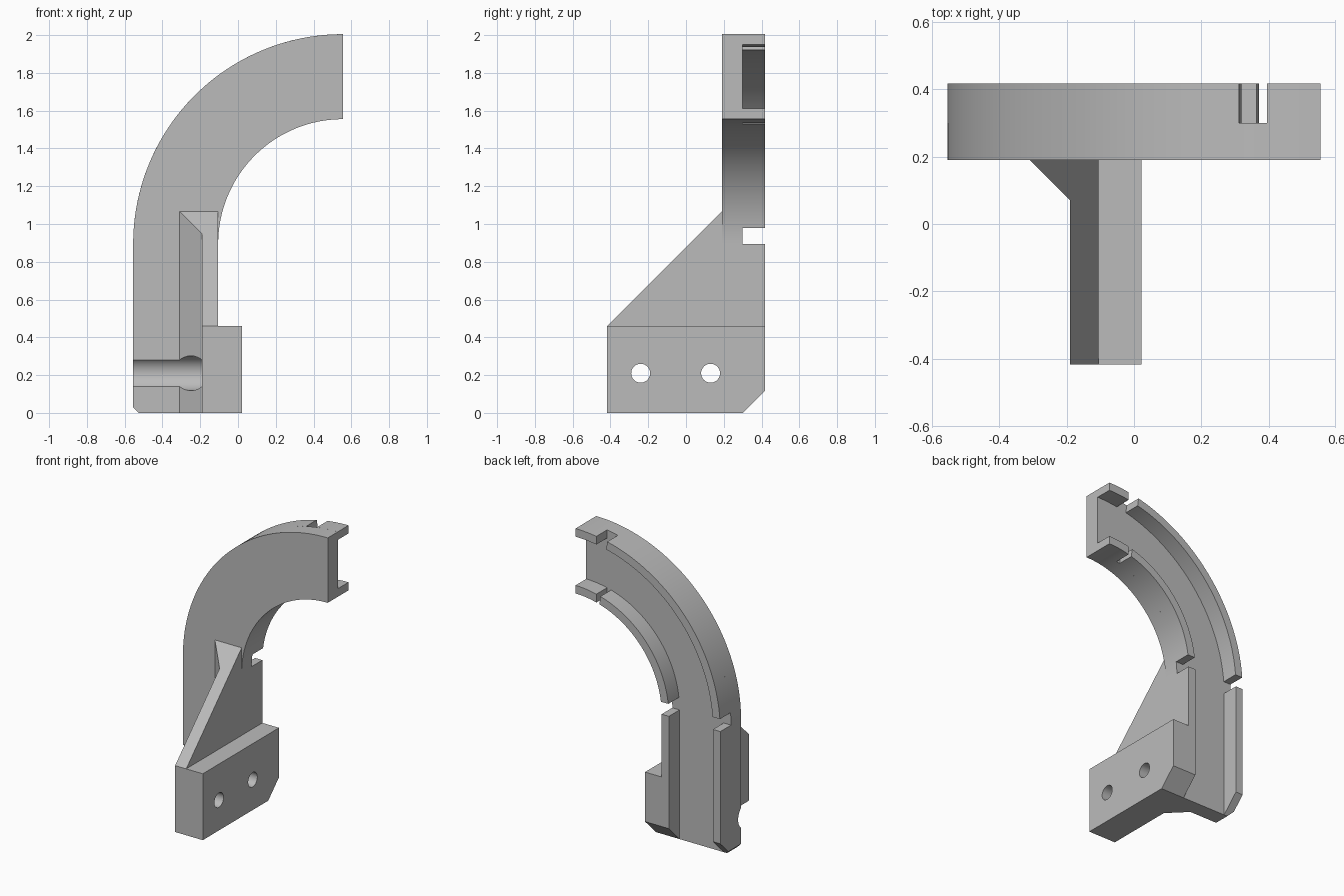
import bpy, bmesh
from math import sin, cos, asin, acos, pi
from mathutils import Matrix, Vector

if "Cube" in bpy.data.objects:
    bpy.data.objects.remove(bpy.data.objects["Cube"], do_unlink=True)

grey = bpy.data.materials.new("plain grey")
grey.use_nodes = True
grey.diffuse_color = (0.5, 0.5, 0.5, 1)
grey.node_tree.nodes["Principled BSDF"].inputs["Base Color"].default_value = (0.5, 0.5, 0.5, 1)

# Main dimensions
CX, CZ = 0.555, 0.895            # centre of the bend
R_IN, R_OUT = 0.66, 1.11         # inner and outer bend radius
LEFT, RIGHT = CX - R_OUT, CX - R_IN
FRONT, PLATE, FLOOR, BACK = -0.417, 0.19, 0.30, 0.417
WALL = 0.056
HOLE_Z, HOLES_Y = 0.21, (-0.24, 0.13)
parts = []


def prism(name, points, low, high, axis="y"):
    """Extrude a flat outline: (x, z) along y, or (x, y) along z."""
    def place(p, h):
        return (p[0], h, p[1]) if axis == "y" else (p[0], p[1], h)
    bm = bmesh.new()
    face = bm.faces.new([bm.verts.new(place(p, low)) for p in points])
    new = bmesh.ops.extrude_face_region(bm, geom=[face])["geom"]
    shift = Vector(place((0, 0), high - low))
    bmesh.ops.translate(bm, vec=shift, verts=[v for v in new if isinstance(v, bmesh.types.BMVert)])
    bmesh.ops.recalc_face_normals(bm, faces=bm.faces)
    mesh = bpy.data.meshes.new(name)
    bm.to_mesh(mesh)
    bm.free()
    mesh.materials.append(grey)
    obj = bpy.data.objects.new(name, mesh)
    bpy.context.collection.objects.link(obj)
    parts.append(obj)
    return obj


def box(name, x0, x1, z0, z1, y0, y1):
    return prism(name, [(x0, z0), (x1, z0), (x1, z1), (x0, z1)], y0, y1)


def arc(r, start, end, n=48):
    """Points on the bend; angle 0 is at the leg, pi/2 at the free end."""
    angles = [start + (end - start) * i / n for i in range(n + 1)]
    return [(CX - r * cos(a), CZ + r * sin(a)) for a in angles]


def band(name, r0, r1, start, end):
    pts = arc(r1, start(r1), end(r1)) + arc(r0, start(r0), end(r0))[::-1]
    return prism(name, pts, FLOOR, BACK)


def trim(obj, point, normal):
    """Slice away everything on the normal side of a plane and cap it."""
    bm = bmesh.new()
    bm.from_mesh(obj.data)
    cut = bmesh.ops.bisect_plane(bm, geom=bm.verts[:] + bm.edges[:] + bm.faces[:],
                                 plane_co=point, plane_no=normal, clear_outer=True)
    edges = [e for e in cut["geom_cut"] if isinstance(e, bmesh.types.BMEdge)]
    bmesh.ops.contextual_create(bm, geom=edges)
    bmesh.ops.recalc_face_normals(bm, faces=bm.faces)
    bm.to_mesh(obj.data)
    bm.free()


def drill(targets, y, radius, x0, x1):
    """Cut a round hole along x through the given parts."""
    bm = bmesh.new()
    bmesh.ops.create_cone(bm, cap_ends=True, segments=48, radius1=radius, radius2=radius,
                          depth=x1 - x0, matrix=Matrix.Translation(((x0 + x1) / 2, y, HOLE_Z))
                          @ Matrix.Rotation(pi / 2, 4, "Y"))
    mesh = bpy.data.meshes.new("drill")
    bm.to_mesh(mesh)
    bm.free()
    cutter = bpy.data.objects.new("drill", mesh)
    cutter.hide_render = True
    bpy.context.collection.objects.link(cutter)
    for obj in targets:
        mod = obj.modifiers.new("hole", "BOOLEAN")
        mod.operation, mod.solver, mod.object = "DIFFERENCE", "EXACT", cutter
        bpy.context.view_layer.update()
        result = bpy.data.meshes.new_from_object(
            obj.evaluated_get(bpy.context.evaluated_depsgraph_get()))
        obj.modifiers.clear()
        obj.data = result
    bpy.data.objects.remove(cutter, do_unlink=True)


# Curved plate with a straight leg and a nipped corner
corner = [(LEFT + 0.03, 0), (LEFT, 0.03)]
plate = prism("curved_plate", [(RIGHT, 0)] + corner + arc(R_OUT, 0, pi / 2)
              + arc(R_IN, 0, pi / 2)[::-1], PLATE, FLOOR)

# Side walls of the channel along the leg
leg_walls = [
    prism("outer_leg_wall", [(LEFT + WALL, 0)] + corner + [(LEFT, CZ), (LEFT + WALL, CZ)], FLOOR, BACK),
    box("inner_leg_wall", RIGHT - WALL, RIGHT, 0, CZ, FLOOR, BACK),
]

# Channel rails around the bend, and lips at the free end, with gaps between
for side, r0, r1 in (("inner", R_IN, R_IN + WALL), ("outer", R_OUT - WALL, R_OUT)):
    band(side + "_rail", r0, r1, lambda r: asin(0.085 / r),
         lambda r: acos((0.183 + (r - R_IN) * 0.133) / r))
    band(side + "_end_lip", r0, r1, lambda r: acos(0.16 / r), lambda r: pi / 2)

# Sloping rib with an angled fillet against the plate
rib = prism("rib", [(-0.31, PLATE), (-0.19, PLATE - 0.12), (-0.19, FRONT),
                    (RIGHT, FRONT), (RIGHT, PLATE)], 0, 1.2, axis="z")
trim(rib, (0, FRONT, 0.46), (0, -1, 1))

# Mounting block
block = box("mounting_block", RIGHT, 0.022, 0, 0.46, FRONT, BACK)

# Bevel along the back of the foot
for obj in leg_walls + [block]:
    trim(obj, (0, FLOOR, 0), (0, 1, -1))

# Screw holes and the clearance groove for the rear screw
for y in HOLES_Y:
    drill([rib, block], y, 0.05, -0.4, 0.2)
drill([rib, plate], HOLES_Y[1], 0.092, -0.8, -0.19)

# Smooth the round surfaces, keep the edges crisp
bpy.ops.object.select_all(action="DESELECT")
for obj in parts:
    obj.select_set(True)
bpy.context.view_layer.objects.active = plate
bpy.ops.object.shade_smooth_by_angle()
